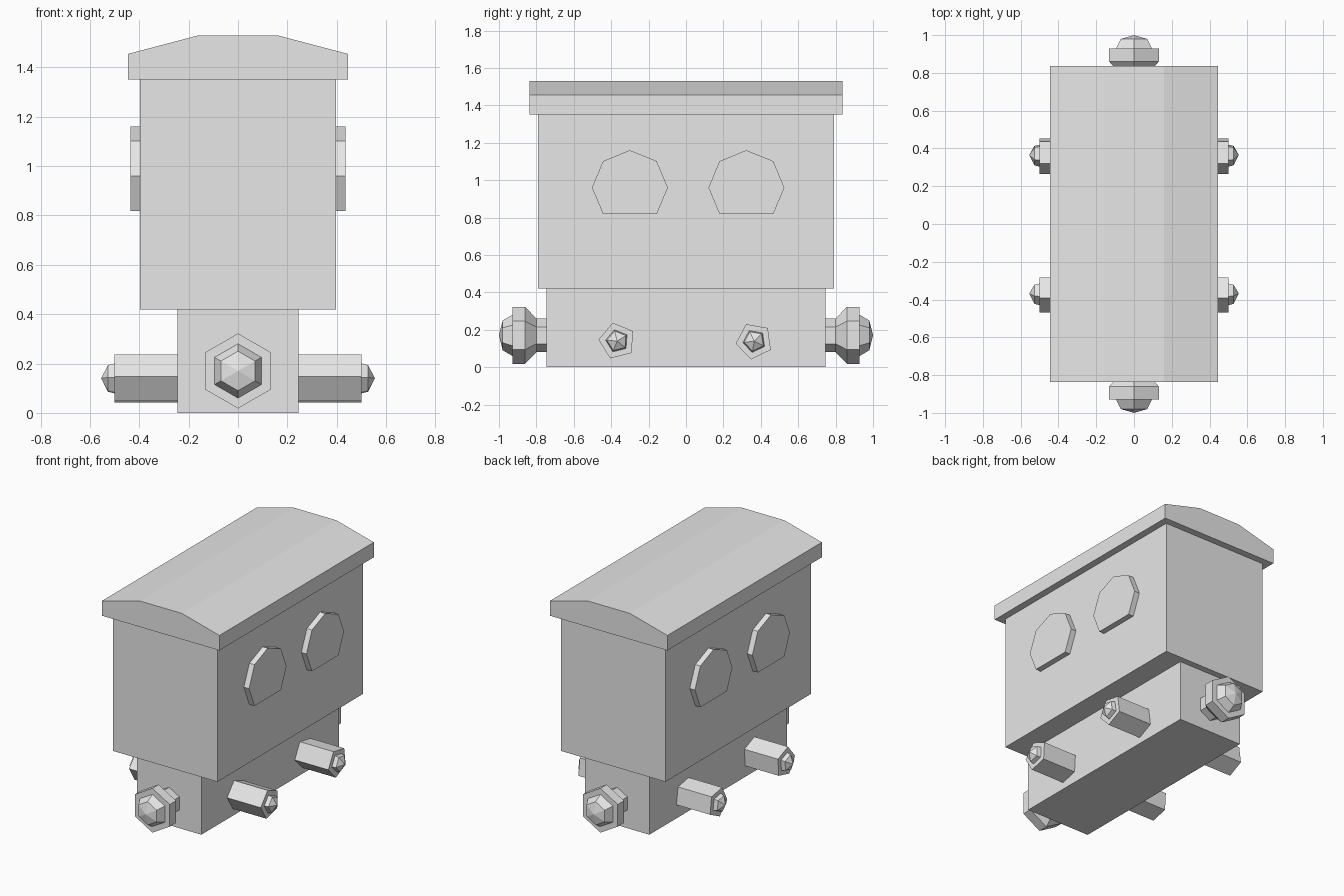
import bpy, bmesh
from math import sin, cos, pi, radians
from mathutils import Matrix, Vector

old = bpy.data.objects.get("Cube")
if old:
    bpy.data.objects.remove(old, do_unlink=True)

GREY = (0.8, 0.8, 0.8, 1)
grey = bpy.data.materials.new("plain grey")
grey.use_nodes = True
grey.diffuse_color = GREY
grey.node_tree.nodes["Principled BSDF"].inputs["Base Color"].default_value = GREY


def finish(name, bm):
    bmesh.ops.recalc_face_normals(bm, faces=bm.faces)
    mesh = bpy.data.meshes.new(name)
    bm.to_mesh(mesh)
    bm.free()
    mesh.materials.append(grey)
    obj = bpy.data.objects.new(name, mesh)
    bpy.context.collection.objects.link(obj)
    return obj


def box(name, half_x, half_y, low, high):
    bm = bmesh.new()
    size = Matrix.Diagonal((2 * half_x, 2 * half_y, high - low, 1))
    bmesh.ops.create_cube(bm, size=1, matrix=Matrix.Translation((0, 0, (low + high) / 2)) @ size)
    return finish(name, bm)


def prism(name, points, offset):
    """Extrude a flat outline along an offset."""
    bm = bmesh.new()
    face = bm.faces.new([bm.verts.new(p) for p in points])
    new = bmesh.ops.extrude_face_region(bm, geom=[face], use_keep_orig=True)["geom"]
    bmesh.ops.translate(bm, vec=offset, verts=[v for v in new if isinstance(v, bmesh.types.BMVert)])
    return finish(name, bm)


def turned(name, profile, sides, place, angle):
    """Faceted rings (distance, radius) along an axis, ending in a point."""
    bm = bmesh.new()
    rings = []
    for dist, rad in profile[:-1]:
        turns = [angle + 2 * pi * i / sides for i in range(sides)]
        rings.append([bm.verts.new(place(dist, rad * cos(t), rad * sin(t))) for t in turns])
    tip = bm.verts.new(place(profile[-1][0], 0, 0))
    bm.faces.new(rings[0])
    for i in range(sides):
        j = (i + 1) % sides
        for a, b in zip(rings, rings[1:]):
            bm.faces.new((a[i], a[j], b[j], b[i]))
        bm.faces.new((rings[-1][i], rings[-1][j], tip))
    return finish(name, bm)


# Main box structure
box("base", 0.245, 0.747, 0, 0.42)
box("cabin", 0.397, 0.79, 0.42, 1.355)

# Overhanging roof with sloped sides
half = [(0.445, 1.352), (0.445, 1.455), (0.16, 1.53)]
outline = half + [(-x, z) for x, z in reversed(half)]
prism("roof", [(x, -0.837, z) for x, z in outline], Vector((0, 1.674, 0)))

# Buffers at both ends
BUFFER = [(0.74, 0.09), (0.80, 0.09), (0.86, 0.152), (0.928, 0.152),
          (0.928, 0.11), (0.98, 0.08), (1.0, 0)]
for s, end in ((-1, "front"), (1, "back")):
    turned(end + "_buffer", BUFFER, 6, lambda d, u, v: (u, s * d, 0.17 + v), pi / 2)

# Side windows and axle stubs, mirrored left to right
AXLE = [(0.24, 0.1), (0.50, 0.1), (0.50, 0.062), (0.527, 0.055), (0.555, 0)]
for s, side in ((1, "left"), (-1, "right")):
    for y, end in ((-0.3, "front"), (0.323, "back")):
        # Round-topped window: an octagon without its lowest corner
        turns = [-pi / 4 + i * pi / 4 for i in range(7)]
        rim = [(s * 0.39, y + 0.203 * cos(t), 0.96 + 0.2 * sin(t)) for t in turns]
        prism(f"{end}_{side}_window", rim, Vector((s * 0.046, 0, 0)))
    for y, tilt, end in ((-0.368, 104, "front"), (0.365, 116, "back")):
        turned(f"{end}_{side}_axle", AXLE, 5,
               lambda d, u, v: (s * d, y + u, 0.14 + v), radians(tilt))
